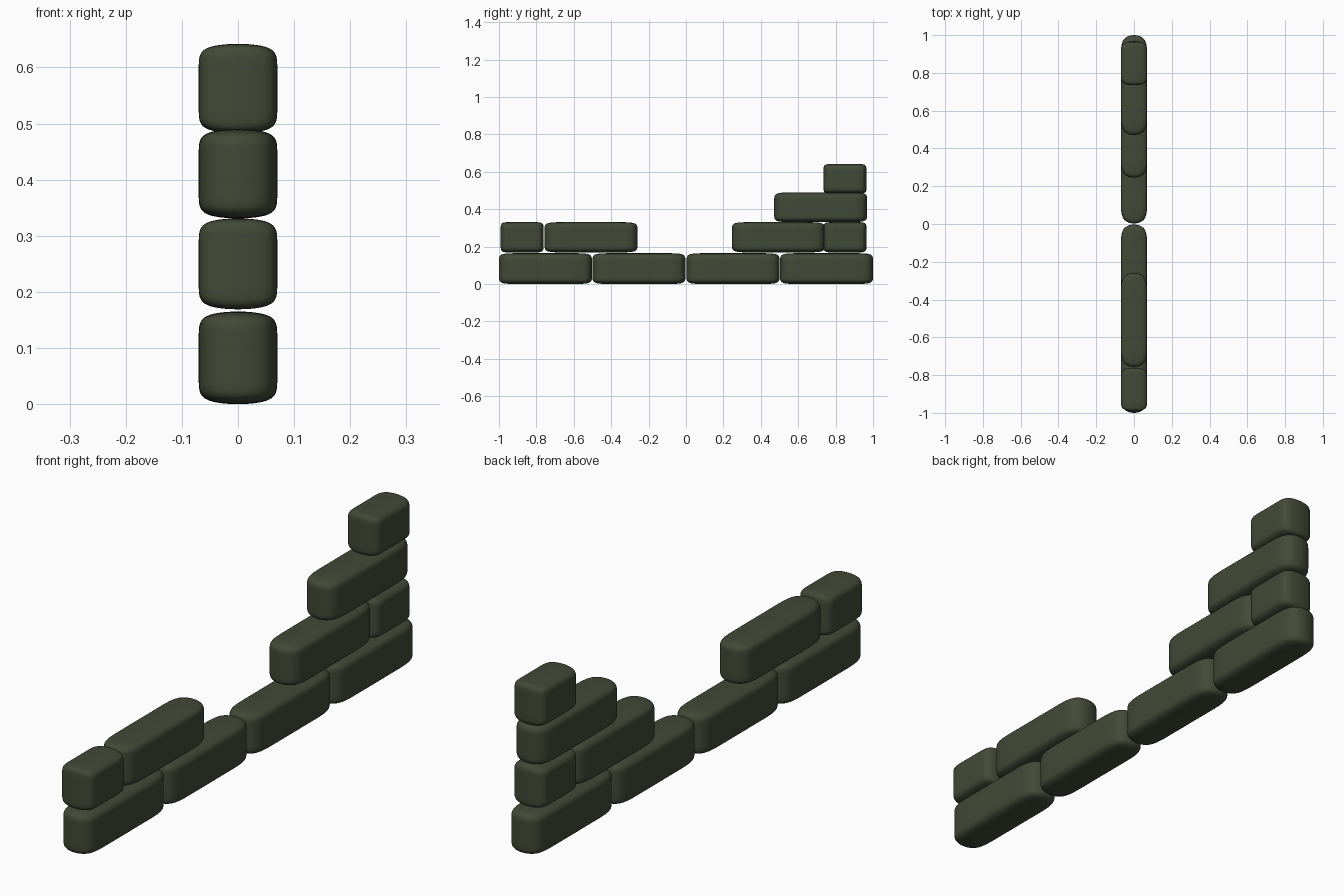
import bpy, bmesh
from mathutils import Vector

if "Cube" in bpy.data.objects:
    bpy.data.objects.remove(bpy.data.objects["Cube"])

mat = bpy.data.materials.new("olive_canvas")
mat.diffuse_color = (0.055, 0.068, 0.038, 1)
mat.use_nodes = True
mat.node_tree.nodes["Principled BSDF"].inputs["Base Color"].default_value = mat.diffuse_color


def make_bag_mesh():
    """Soft pillow of unit size: a box with holding loops, subdivided."""
    bm = bmesh.new()
    bmesh.ops.create_cube(bm, size=1)
    # loops near the ends (y) and near top and bottom (z)
    for axis, pos in (((0, 1, 0), 0.27), ((0, 0, 1), 0.27)):
        n = Vector(axis)
        for s in (-1, 1):
            bmesh.ops.bisect_plane(bm, geom=bm.verts[:] + bm.edges[:] + bm.faces[:],
                                   plane_co=n * pos * s, plane_no=n)
    cage = bpy.data.meshes.new("bag_cage")
    bm.to_mesh(cage)
    bm.free()
    ob = bpy.data.objects.new("bag_cage", cage)
    bpy.context.collection.objects.link(ob)
    ob.modifiers.new("soften", 'SUBSURF').levels = 4
    dg = bpy.context.evaluated_depsgraph_get()
    me = bpy.data.meshes.new_from_object(ob.evaluated_get(dg))
    bpy.data.objects.remove(ob)
    # normalise to a unit bounding box
    size = [2 * max(abs(v.co[i]) for v in me.vertices) for i in range(3)]
    for v in me.vertices:
        v.co = [v.co[i] / size[i] for i in range(3)]
    me.polygons.foreach_set("use_smooth", [True] * len(me.polygons))
    me.materials.append(mat)
    me.name = "sandbag"
    return me


bag = make_bag_mesh()
WIDTH, LONG, SHORT = 0.14, 0.497, 0.23

# courses: bottom z, top z, bags as (centre y, length)
courses = [
    (0.000, 0.165, [(-0.7515, LONG), (-0.2515, LONG), (0.2515, LONG), (0.7515, LONG)]),
    (0.169, 0.331, [(-0.876, SHORT), (-0.508, LONG), (0.494, LONG), (0.85, SHORT)]),
    (0.331, 0.490, [(0.72, LONG)]),
    (0.483, 0.642, [(0.85, SHORT)]),
]
for row, (z0, z1, bags) in enumerate(courses, 1):
    for i, (y, length) in enumerate(bags, 1):
        kind = "sandbag" if length == LONG else "half_sandbag"
        ob = bpy.data.objects.new(f"{kind}_row{row}_{i}", bag)
        ob.location = (0, y, (z0 + z1) / 2)
        ob.scale = (WIDTH, length, z1 - z0)
        bpy.context.collection.objects.link(ob)
